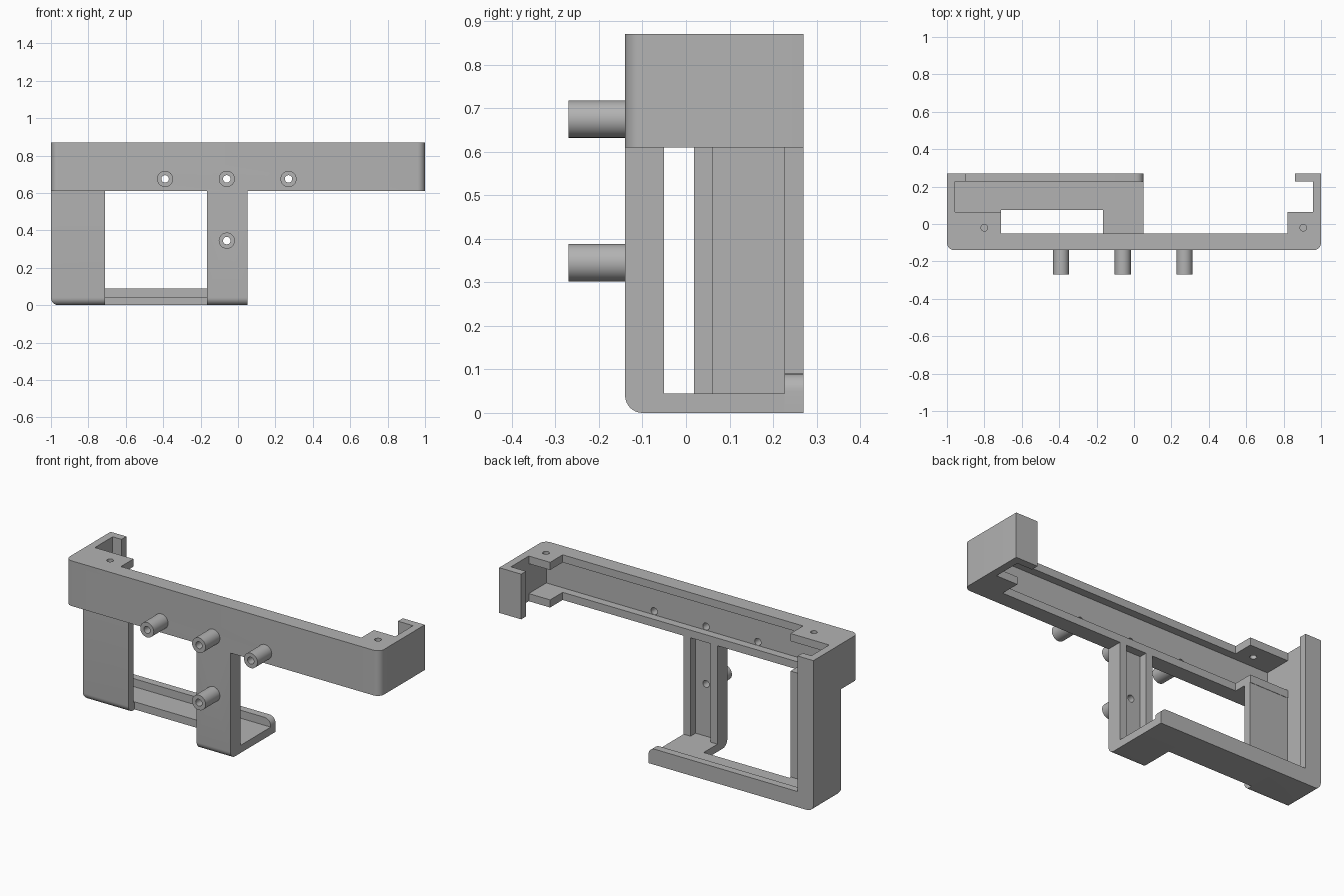
import bpy, bmesh
from mathutils import Matrix, Vector

cube = bpy.data.objects.get("Cube")
if cube:
    bpy.data.objects.remove(cube, do_unlink=True)

grey = bpy.data.materials.new("plain grey")
grey.use_nodes = True
COLOUR = (0.45, 0.45, 0.45, 1)
grey.diffuse_color = COLOUR
grey.node_tree.nodes["Principled BSDF"].inputs["Base Color"].default_value = COLOUR

T = 0.044                     # wall thickness
FRONT, BACK = -0.14, 0.27     # depth limits
LOW, HIGH = 0.61, 0.87        # bar underside and top
LIP = BACK - T                # inner face of the rear lips
FLANGE = -0.05                # rear edge of the channel flanges
POST_L, POST_R = -0.165, 0.05
COL_R, TAB_R = -0.71, 0.82
COL_FRONT, TAB_BACK = 0.018, 0.064


def finish(name, bm):
    mesh = bpy.data.meshes.new(name)
    bm.to_mesh(mesh)
    bm.free()
    mesh.materials.append(grey)
    obj = bpy.data.objects.new(name, mesh)
    bpy.context.collection.objects.link(obj)
    return obj


def box(name, x, y, z, rounded=(), radius=0.04):
    """Box from ranges; 'rounded' lists edges by the two planes they lie in."""
    bm = bmesh.new()
    bmesh.ops.create_cube(bm, size=1)
    for v in bm.verts:
        v.co = Vector([r[0] if c < 0 else r[1] for c, r in zip(v.co, (x, y, z))])
    edges = [e for e in bm.edges for planes in rounded
             if all(abs(v.co[axis] - pos) < 1e-4 for v in e.verts for axis, pos in planes)]
    if edges:
        bmesh.ops.bevel(bm, geom=edges, offset=radius, segments=8,
                        profile=0.5, affect='EDGES')
    return finish(name, bm)


def cylinder(name, start, end, axis, radius):
    bm = bmesh.new()
    start, end = Vector(start), Vector(end)
    turn = Matrix.Rotation(1.5707963, 4, 'X') if axis == 'Y' else Matrix()
    bmesh.ops.create_cone(bm, cap_ends=True, segments=32, radius1=radius, radius2=radius,
                          depth=(end - start).length,
                          matrix=Matrix.Translation((start + end) / 2) @ turn)
    return finish(name, bm)


def cut(obj, cutters):
    """Subtract each cutter, then discard it."""
    bpy.context.view_layer.objects.active = obj
    for cutter in cutters:
        mod = obj.modifiers.new("cut", 'BOOLEAN')
        mod.operation = 'DIFFERENCE'
        mod.solver = 'EXACT'
        mod.object = cutter
        bpy.ops.object.modifier_apply(modifier=mod.name)
        bpy.data.objects.remove(cutter, do_unlink=True)


def peg_hole(x, z):
    return cylinder("hole", (x, -0.4, z), (x, FLANGE, z), 'Y', 0.02)


bar_pegs = [(x, 0.675) for x in (-0.39, -0.06, 0.27)]
post_peg = (-0.06, 0.345)
ALL = (-0.5, 1.5)

# Top bar: rear channel, end tabs and wrap-around lips
bar = box("top_bar", (-1, 1), (FRONT, BACK), (LOW, HIGH),
          [((0, -1), (1, FRONT)), ((0, 1), (1, FRONT))])
cut(bar, [
    box("middle_opening", (COL_R, TAB_R), (FLANGE, 1), ALL),
    box("end_opening", (T - 1, 1 - T), (TAB_BACK, LIP), ALL),
    box("lip_gap", (-0.9, 0.86), (TAB_BACK, 1), ALL),
    box("channel", (T - 1, 1 - T), (FRONT + T, LIP), (LOW + T, HIGH - T)),
] + [cylinder("screw_hole", (x, -0.02, 0.78), (x, -0.02, 0.95), 'Z', 0.018)
     for x in (-0.8, 0.905)] + [peg_hole(*p) for p in bar_pegs])

# Side column, set back from the bar
column = box("side_column", (-1, COL_R), (COL_FRONT, BACK), (0, LOW),
             [((0, -1), (2, 0)), ((1, COL_FRONT), (2, 0))])
cut(column, [
    box("inside", (T - 1, 0), (COL_FRONT + T, LIP), (T, 1)),
    box("lip_gap", (-0.9, 0), (COL_FRONT + T, 1), (0.09, 1)),
])

# Middle post with its foot
post = box("middle_post", (POST_L, POST_R), (FRONT, LIP), (0, LOW),
           [((1, FRONT), (2, 0))])
cut(post, [
    box("above_foot", (-0.5, 0.5), (FLANGE, 1), (T, 1)),
    box("channel", (POST_L + T, POST_R - T), (FRONT + T, 1), (T, 1)),
    peg_hole(*post_peg),
])

# Lower shelf and its rear rail
shelf = box("lower_shelf", (COL_R, POST_L), (0.075, LIP), (0, T))
rail = box("lower_rail", (COL_R, POST_R), (LIP, BACK), (0, 0.09),
           [((0, POST_R), (2, 0.09))])

# Hollow front pegs
pegs = []
for i, (x, z) in enumerate(bar_pegs + [post_peg]):
    peg = cylinder(f"front_peg_{i + 1}", (x, -0.27, z), (x, FRONT, z), 'Y', 0.043)
    cut(peg, [peg_hole(x, z)])
    pegs.append(peg)

# Smooth the curves while keeping corners crisp
bpy.ops.object.select_all(action='DESELECT')
for obj in [bar, column, post, shelf, rail] + pegs:
    obj.select_set(True)
    bpy.context.view_layer.objects.active = obj
bpy.ops.object.shade_smooth_by_angle()
